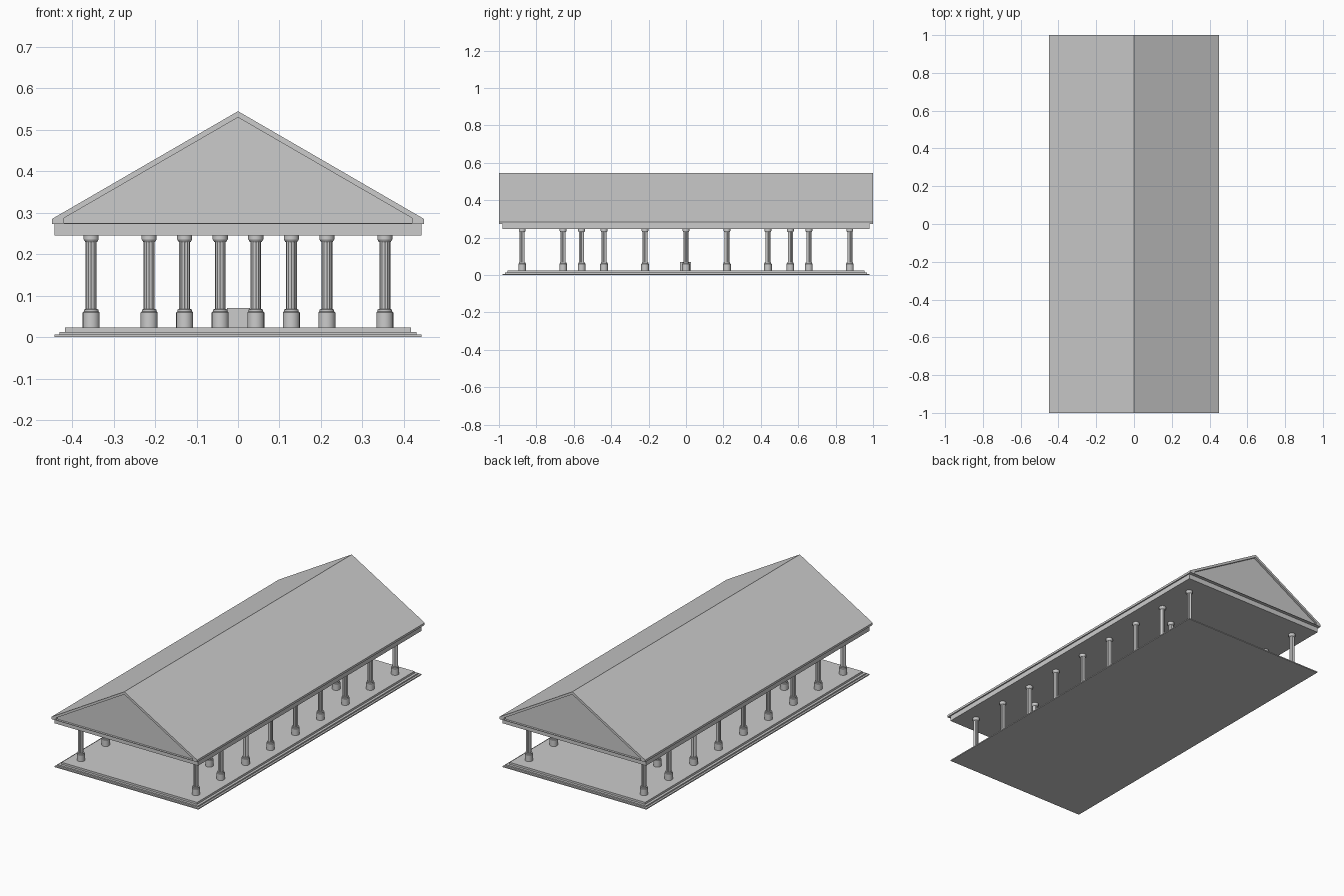
import bpy, bmesh
from math import sin, cos, pi

if "Cube" in bpy.data.objects:
    bpy.data.objects.remove(bpy.data.objects["Cube"])


def add_object(name, bm):
    bmesh.ops.recalc_face_normals(bm, faces=bm.faces)
    mesh = bpy.data.meshes.new(name)
    bm.to_mesh(mesh)
    bm.free()
    obj = bpy.data.objects.new(name, mesh)
    bpy.context.collection.objects.link(obj)
    return obj


def box(name, x, y, z0, z1, cx=0, cy=0):
    """Box with half sizes x, y between heights z0 and z1."""
    bm = bmesh.new()
    bmesh.ops.create_cube(bm, size=1)
    for v in bm.verts:
        v.co = (cx + v.co.x * 2 * x, cy + v.co.y * 2 * y,
                z0 + (v.co.z + 0.5) * (z1 - z0))
    return add_object(name, bm)


def loft(bm, rings):
    """Closed solid through a stack of equal-length point rings."""
    loops = [[bm.verts.new(p) for p in ring] for ring in rings]
    n = len(loops[0])
    for a, b in zip(loops, loops[1:]):
        for i in range(n):
            j = (i + 1) % n
            bm.faces.new((a[i], a[j], b[j], b[i]))
    bm.faces.new(loops[0])
    bm.faces.new(loops[-1])


def circle(r, z, n, groove=1.0):
    return [((r * (groove if i % 2 else 1)) * cos(2 * pi * i / n),
             (r * (groove if i % 2 else 1)) * sin(2 * pi * i / n), z)
            for i in range(n)]


# Stepped platform
for i, (x, y, z0, z1) in enumerate([(0.442, 0.98, 0, 0.006),
                                    (0.431, 0.969, 0.006, 0.013),
                                    (0.417, 0.955, 0.013, 0.024)]):
    box(f"platform_step_{i + 1}", x, y, z0, z1)

# Beam slab resting on the columns
box("entablature", 0.442, 0.982, 0.245, 0.273)

# Gabled roof with recessed end panels
outer = [(-0.449, 0.273), (0.449, 0.273), (0.449, 0.285), (0, 0.545), (-0.449, 0.285)]
inner = [(-0.42, 0.276), (0.42, 0.276), (0.42, 0.287), (0, 0.53), (-0.42, 0.287)]
depth = 0.012
bm = bmesh.new()
loft(bm, [[(x, y, z) for x, z in prof] for prof, y in
          [(inner, -1 + depth), (inner, -1), (outer, -1),
           (outer, 1), (inner, 1), (inner, 1 - depth)]])
add_object("gabled_roof", bm)

# Column: drum base, fluted shaft, flared capital
bm = bmesh.new()
loft(bm, [circle(r, z, 20) for r, z in
          [(0.0205, 0.024), (0.0205, 0.060), (0.0175, 0.062), (0.0175, 0.067), (0.0125, 0.068)]])
loft(bm, [circle(0.0132, z, 24, 0.9) for z in (0.066, 0.234)])
loft(bm, [circle(r, z, 20) for r, z in
          [(0.0128, 0.229), (0.0145, 0.230), (0.0182, 0.236), (0.0182, 0.245)]])
column = add_object("column", bm)
bpy.context.view_layer.objects.active = column
column.select_set(True)
bpy.ops.object.shade_smooth_by_angle(angle=0.4)

# Side colonnades and inner porch rows
spots = [(sx * 0.354, i * 0.219) for sx in (-1, 1) for i in range(-4, 5)]
spots += [(i * 0.0857 / 2, sy * 0.558) for sy in (-1, 1) for i in (-5, -3, -1, 1, 3, 5)]
for i, (x, y) in enumerate(spots):
    obj = column if i == 0 else column.copy()
    if i:
        bpy.context.collection.objects.link(obj)
    obj.name = f"column_{i + 1}"
    obj.location = (x, y, 0)

# Small block in the middle of the floor
box("floor_pedestal", 0.028, 0.029, 0.024, 0.07, 0.001, -0.003)
